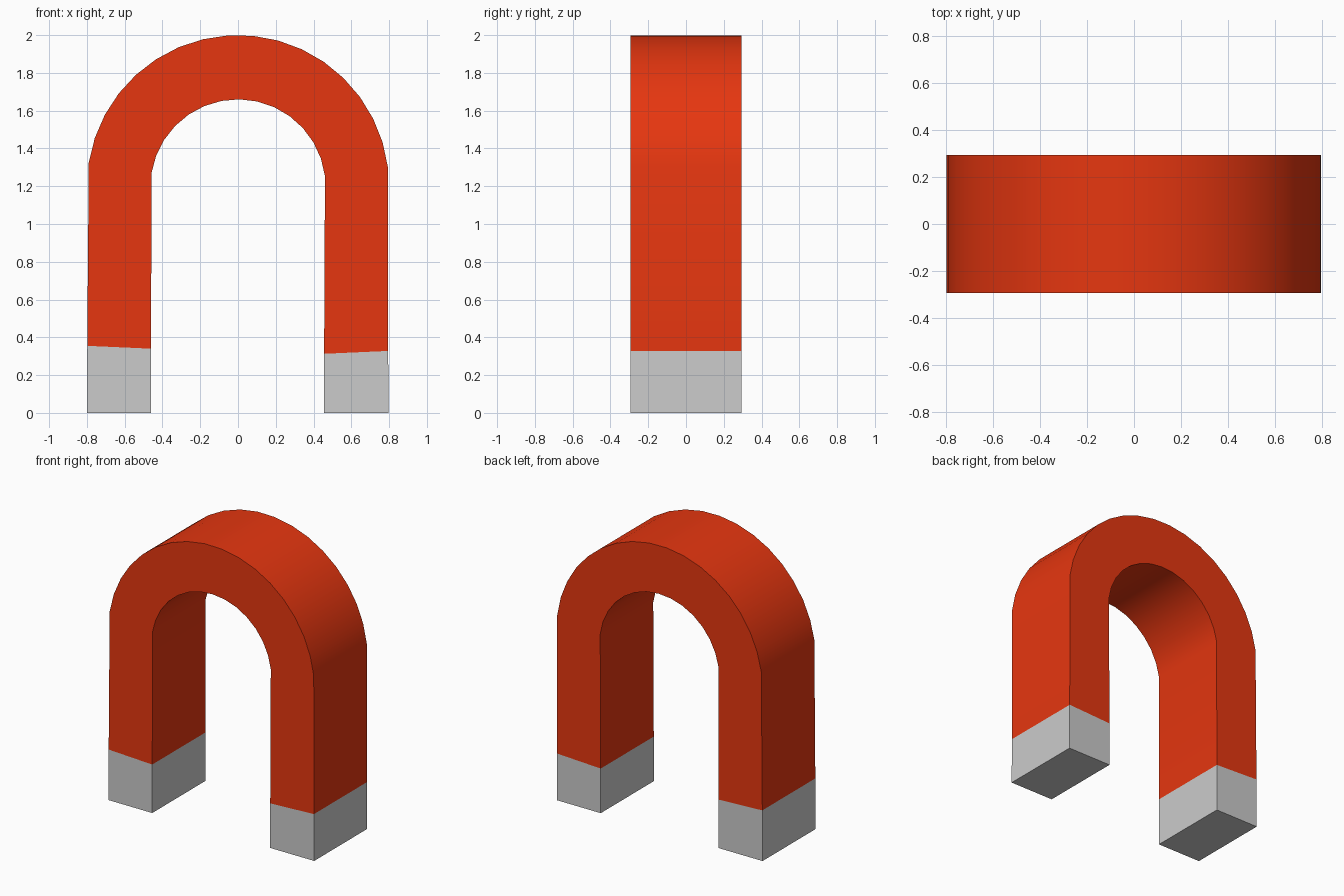
import bpy, bmesh
from math import sin, cos, radians

if "Cube" in bpy.data.objects:
    bpy.data.objects.remove(bpy.data.objects["Cube"])

Y0, Y1 = -0.294, 0.294        # front and back


def arc(radius, count, cz, a0=7.2, a1=171.0):
    """Points over the bend from right to left."""
    angles = [radians(a0 + (a1 - a0) * i / (count - 1)) for i in range(count)]
    return [(radius * cos(a), cz + radius * sin(a)) for a in angles]


def prism(name, outline, open_edges=(), colour=None):
    """Extrude an x-z outline along y; open_edges leaves hidden joints uncapped."""
    bm = bmesh.new()
    front = [bm.verts.new((x, Y0, z)) for x, z in outline]
    back = [bm.verts.new((x, Y1, z)) for x, z in outline]
    bm.faces.new(front)
    bm.faces.new(back[::-1])
    n = len(outline)
    for i in range(n):
        if i not in open_edges:
            j = (i + 1) % n
            bm.faces.new((front[j], front[i], back[i], back[j]))
    bmesh.ops.recalc_face_normals(bm, faces=bm.faces[:])
    mesh = bpy.data.meshes.new(name)
    bm.to_mesh(mesh)
    bm.free()
    obj = bpy.data.objects.new(name, mesh)
    bpy.context.collection.objects.link(obj)
    if colour:
        mat = bpy.data.materials.new(name + "_paint")
        mat.diffuse_color = colour
        mat.use_nodes = True
        mat.node_tree.nodes["Principled BSDF"].inputs["Base Color"].default_value = mat.diffuse_color
        mesh.materials.append(mat)
    bpy.ops.object.select_all(action='DESELECT')
    obj.select_set(True)
    bpy.context.view_layer.objects.active = obj
    bpy.ops.object.shade_smooth_by_angle(angle=radians(30))
    return obj


# Slightly slanted paint lines: outer and inner points on each leg
right_out, right_in = (0.795, 0.328), (0.456, 0.313)
left_out, left_in = (-0.798, 0.355), (-0.460, 0.340)

# Red horseshoe body, open where it meets the tips
outer, inner = arc(0.80, 18, 1.2), arc(0.464, 15, 1.196)
outline = [right_out] + outer + [left_out, left_in] + inner[::-1] + [right_in]
left_joint = len(outer) + 1
prism("horseshoe_body", outline, (left_joint, len(outline) - 1), (0.79, 0.037, 0.005, 1))

# Bare metal pole tips, open where they meet the body
prism("right_pole_tip", [(0.456, 0), (0.797, 0), right_out, right_in], (2,))
prism("left_pole_tip", [(-0.800, 0), (-0.460, 0), left_in, left_out], (2,))
